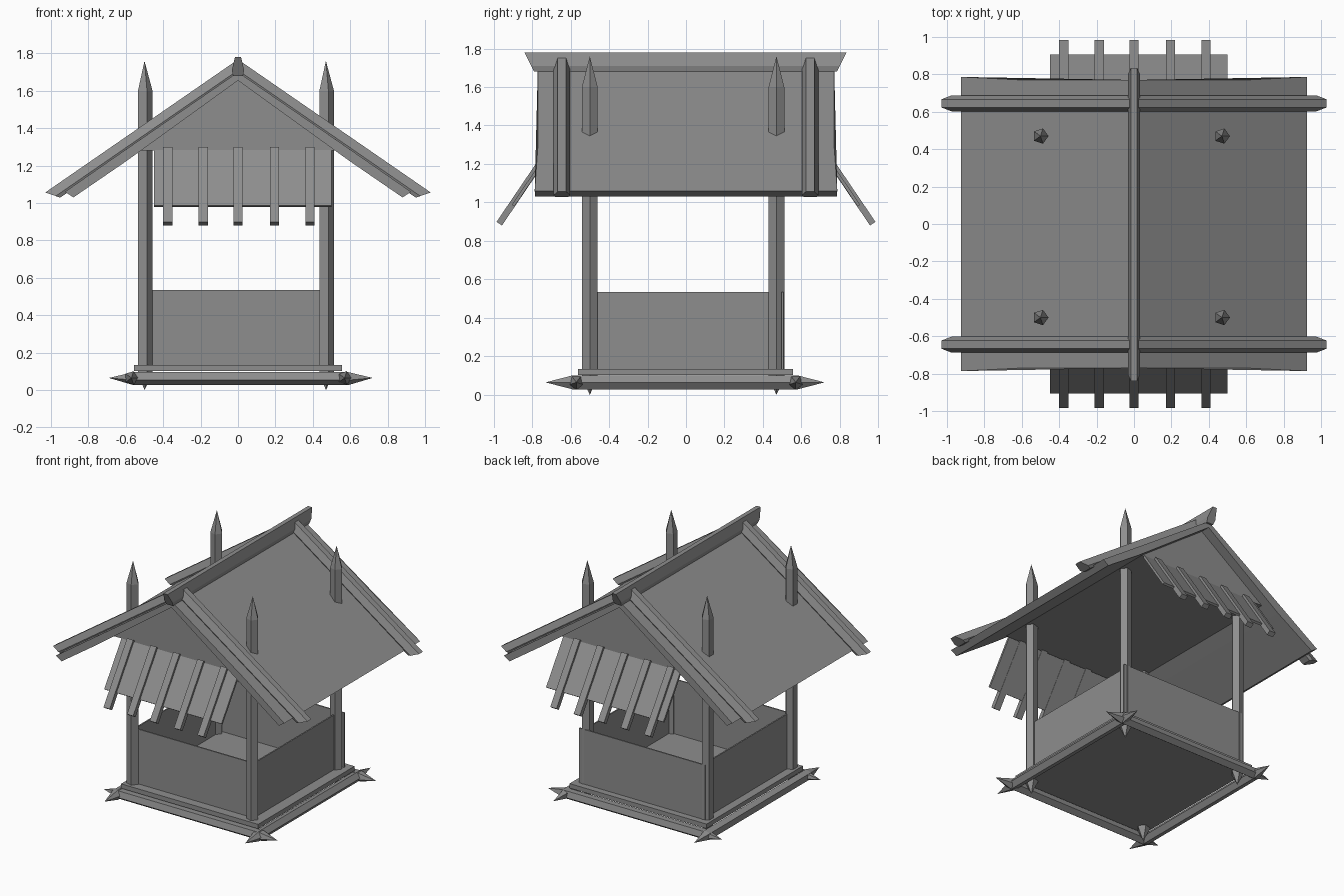
import bpy
import bmesh
from math import sin, cos, atan, tau, pi
from mathutils import Matrix, Vector

cube = bpy.data.objects.get("Cube")
if cube:
    bpy.data.objects.remove(cube, do_unlink=True)

grey = bpy.data.materials.new("weathered grey")
grey.use_nodes = True
COLOUR = (0.27, 0.27, 0.27, 1)
grey.diffuse_color = COLOUR
grey.node_tree.nodes["Principled BSDF"].inputs["Base Color"].default_value = COLOUR


def finish(name, bm, matrix=None):
    if matrix:
        bm.transform(matrix)
    bmesh.ops.recalc_face_normals(bm, faces=bm.faces)
    mesh = bpy.data.meshes.new(name)
    bm.to_mesh(mesh)
    bm.free()
    mesh.materials.append(grey)
    obj = bpy.data.objects.new(name, mesh)
    bpy.context.collection.objects.link(obj)
    return obj


def loft(name, rings, matrix=None):
    """Skin closed rings of points; a one-point ring makes a tip."""
    bm = bmesh.new()
    loops = [[bm.verts.new(p) for p in ring] for ring in rings]
    for a, b in zip(loops, loops[1:]):
        n = max(len(a), len(b))
        for i in range(n):
            j = (i + 1) % n
            if len(a) == 1:
                bm.faces.new((a[0], b[j], b[i]))
            elif len(b) == 1:
                bm.faces.new((a[i], a[j], b[0]))
            else:
                bm.faces.new((a[i], a[j], b[j], b[i]))
    for end in (loops[0], loops[-1]):
        if len(end) > 2:
            bm.faces.new(end)
    return finish(name, bm, matrix)


def box(name, low, high, matrix=None):
    x0, y0, z0 = low
    x1, y1, z1 = high
    return loft(name, [[(x0, y0, z), (x1, y0, z), (x1, y1, z), (x0, y1, z)]
                       for z in (z0, z1)], matrix)


def stake(name, radius, length, tip_low, tip_high, matrix):
    """Five-sided pole along z, sharpened at both ends."""
    ring = [(radius * cos(i * tau / 5), radius * sin(i * tau / 5)) for i in range(5)]
    loft(name, [[(0, 0, 0)], [(x, y, tip_low) for x, y in ring],
                [(x, y, length - tip_high) for x, y in ring], [(0, 0, length)]], matrix)


def log(name, half_width, height, start, end, lean, matrix):
    """Chamfered log along x whose ends lean outward towards the top."""
    w, h = half_width, height
    profile = [(-w * .8, 0), (w * .8, 0), (w, h * .3), (w * .5, h),
               (-w * .5, h), (-w, h * .3)]
    loft(name, [[(x + s * lean * z / h, y, z) for y, z in profile]
                for x, s in ((start, -1), (end, 1))], matrix)


# Base platform and sharpened border logs
box("platform", (-.555, -.56, .102), (.555, .555, .135))
for s, side in ((-1, "low"), (1, "high")):
    stake("border_log_x_" + side, .038, 1.41, .13, .13,
          Matrix.Translation((-.69, s * .57, .065)) @ Matrix.Rotation(pi / 2, 4, 'Y'))
    stake("border_log_y_" + side, .038, 1.45, .14, .14,
          Matrix.Translation((s * .57, .72, .065)) @ Matrix.Rotation(pi / 2, 4, 'X'))

# Corner posts
for x in (-.5, .47):
    for y in (-.5, .47):
        stake("corner_post", .043, 1.76, .09, .16, Matrix.Translation((x, y, 0)))

# Low walls
box("front_wall", (-.49, -.495, .13), (.47, -.485, .535))
box("back_wall", (-.51, .497, .13), (.51, .507, .535))
for x in (-.49, .47):
    box("side_wall", (x - .005, -.49, .13), (x + .005, .5, .535))

# Roof shell, slightly flared at the eaves
top = [(0, 1.70), (.6, 1.286), (.925, 1.06)]
under = [(.88, 1.03), (.6, 1.222), (0, 1.655)]
half = top + under
outline = half + [(-x, z) for x, z in reversed(half) if x > 0]
left_under = [(-x, z) for x, z in under[:2]][::-1]
left_top = [(-x, z) for x, z in top[1:]][::-1]
outline = top + under + left_under + left_top


def overhang(x):
    return .77 + max(0, abs(x) - .6) * .05


loft("roof", [[(x, s * overhang(x), z) for x, z in outline] for s in (-1, 1)])

# Gable block with flat ceiling
loft("gable_block", [[(-.53, y, 1.28), (.53, y, 1.28), (0, y, 1.67)] for y in (-.70, .70)])

# Ridge log and sloping rafter logs
log("ridge_log", .033, .1, -.79, .785, .05,
    Matrix.Translation((0, 0, 1.68)) @ Matrix.Rotation(pi / 2, 4, 'Z'))
pitch = atan(.69)
for y in (-.645, .645):
    for turn in (0, pi):
        log("rafter_log", .043, .068, 0, 1.155, .05,
            Matrix.Translation((0, y, 1.685)) @ Matrix.Rotation(turn, 4, 'Z')
            @ Matrix.Rotation(pitch, 4, 'Y'))

# Awnings over front and back, with battens on top
for s in (-1, 1):
    along = Vector((0, s * .2, -.295)).normalized()
    out = Vector((0, s * .295, .2)).normalized()
    frame = Matrix((
        (1, 0, 0, 0),
        (0, along.y, out.y, s * .70),
        (0, along.z, out.z, 1.28),
        (0, 0, 0, 1)))
    box("awning_panel", (-.45, 0, -.01), (.5, .357, .006), frame)
    for x in (-.375, -.185, 0, .195, .385):
        box("awning_batten", (x - .025, -.01, -.012), (x + .025, .475, .022), frame)
